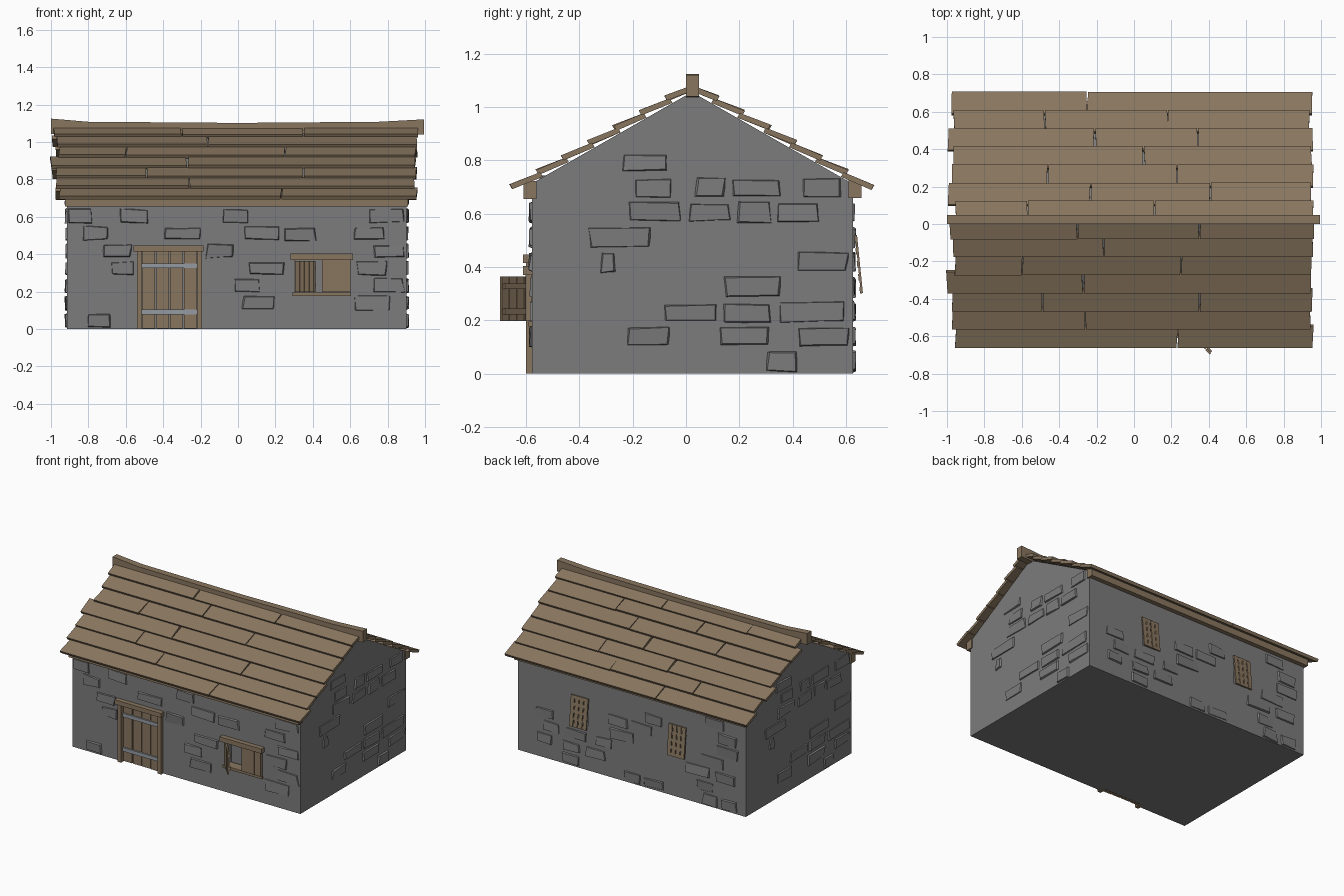
import bpy, bmesh, math, random
from mathutils import Vector as V

if "Cube" in bpy.data.objects:
    bpy.data.objects.remove(bpy.data.objects["Cube"])

random.seed(4)
R = random.uniform


def material(name, col):
    m = bpy.data.materials.new(name)
    m.diffuse_color = (*col, 1)
    m.use_nodes = True
    m.node_tree.nodes["Principled BSDF"].inputs["Base Color"].default_value = m.diffuse_color
    return m


STONE = material("grey stone", (0.20, 0.20, 0.20))
WOOD = material("weathered wood", (0.25, 0.182, 0.115))
IRON = material("iron", (0.30, 0.33, 0.36))


def build(name, parts, mat):
    """One object from several lofts; each part is a list of rings of points."""
    bm = bmesh.new()
    for rings in parts:
        vs = [[bm.verts.new(p) for p in ring] for ring in rings]
        n = len(vs[0])
        for a, b in zip(vs, vs[1:]):
            for i in range(n):
                j = (i + 1) % n
                bm.faces.new((a[i], a[j], b[j], b[i]))
        bm.faces.new(vs[0])
        bm.faces.new(vs[-1][::-1])
    bmesh.ops.recalc_face_normals(bm, faces=bm.faces)
    me = bpy.data.meshes.new(name)
    bm.to_mesh(me)
    bm.free()
    me.materials.append(mat)
    ob = bpy.data.objects.new(name, me)
    bpy.context.collection.objects.link(ob)
    return ob


def slab(o, u, v, w):
    """Block from a corner and three edge vectors."""
    o, u, v, w = V(o), V(u), V(v), V(w)
    r = [o, o + v, o + v + w, o + w]
    return [r, [p + u for p in r]]


def box(x0, x1, y0, y1, z0, z1):
    return slab((x0, y0, z0), (x1 - x0, 0, 0), (0, y1 - y0, 0), (0, 0, z1 - z0))


# ---- stone walls with recesses for the door and windows
XL, XR, YF, YB, YM = -0.915, 0.902, -0.578, 0.626, 0.022
profile = [(YF, 0), (YB, 0), (YB, 0.712), (YM, 1.057), (YF, 0.714)]
walls = build("stone_walls", [[[(x, y, z) for y, z in profile] for x in (XL, XR)]], STONE)
cutter = build("opening_cutter", [
    box(-0.515, -0.215, -0.7, -0.545, -0.05, 0.42),
    box(0.305, 0.60, -0.7, -0.51, 0.19, 0.375),
    box(0.345, 0.455, 0.58, 0.7, 0.32, 0.49),
    box(-0.435, -0.325, 0.58, 0.7, 0.32, 0.49)], STONE)
cutter.hide_render = True
mod = walls.modifiers.new("openings", 'BOOLEAN')
mod.operation, mod.object, mod.solver = 'DIFFERENCE', cutter, 'EXACT'
bpy.context.view_layer.objects.active = walls
bpy.ops.object.modifier_apply(modifier=mod.name)
bpy.data.objects.remove(cutter)


# ---- proud stones: (course, start, end), one course is 0.093 high
def stones(name, rows, place):
    parts = []
    for c, a, b in rows:
        z0, z1 = c * 0.093 + 0.004 + R(0, 0.008), c * 0.093 + 0.09 + R(-0.012, 0)
        rect = [(a, z0), (b, z0), (b, z1), (a, z1)]
        mx, mz = (a + b) / 2, (z0 + z1) / 2
        jit = [(p + R(-0.006, 0.006), q + R(-0.004, 0.004)) for p, q in rect]
        top = [(p + math.copysign(R(0.003, 0.014), mx - p),
                q + math.copysign(R(0.003, 0.01), mz - q)) for p, q in jit]
        parts.append([[place(p, q, -0.01) for p, q in jit],
                      [place(p, q, R(0.003, 0.013)) for p, q in top]])
    build(name, parts, STONE)


front = [(6, -.91, -.78), (6, -.63, -.48), (5, -.83, -.69), (4, -.72, -.57), (3, -.68, -.56),
         (0, -.80, -.68), (5, -.40, -.20), (4, -.17, -.02), (6, -.08, .05), (5, .03, .22),
         (5, .24, .42), (3, .06, .25), (2, -.02, .12), (1, .02, .2), (6, .70, .89),
         (5, .62, .78), (4, .72, .89), (3, .63, .80), (2, .72, .89), (1, .62, .82)]
side = [(8, -.24, -.07), (7, -.19, -.05), (5, -.37, -.13), (6, -.22, -.02), (7, .03, .15),
        (7, .17, .36), (6, .01, .17), (6, .19, .32), (7, .43, .59), (6, .34, .50),
        (4, .42, .61), (3, .14, .36), (2, .35, .60), (2, .13, .32), (2, -.08, .12),
        (1, -.22, -.06), (1, .12, .31), (0, .30, .42), (1, .42, .61), (4, -.32, -.26)]
back = []
for c in range(7):                       # broken courses around the back shutters
    x = XL + 0.02 + R(0, 0.2)
    while x < 0.75:
        w = R(0.12, 0.2)
        blocked = 3 <= c <= 5 and any(x < k + .09 and x + w > k - .09 for k in (-.38, .40))
        if x + w < XR - 0.01 and not blocked and R(0, 1) < 0.6:
            back.append((c, x, x + w))
        x += w + R(0.01, 0.1)
stones("front_stones", front, lambda p, q, h: (p, YF - h, q))
stones("back_stones", back, lambda p, q, h: (p, YB + h, q))
stones("right_stones", side, lambda p, q, h: (XR + h, p, q))
stones("left_stones", side, lambda p, q, h: (XL - h, YM * 2 - p, q))

# ---- roof planks: joints per row, eave first
CA, SA = math.cos(math.radians(29.7)), math.sin(math.radians(29.7))
PITCH = 0.112


def roof(name, s, joints):
    def pt(x, d, h):
        return (x, YM + s * (d * CA + h * SA), 1.09 - d * SA + h * CA)
    parts = []
    for i, js in enumerate(joints):
        ends = [-0.975 + R(-.025, .02)] + sorted(js) + [0.955 + R(-.015, .015)]
        for a, b in zip(ends, ends[1:]):
            lo, hi = (7 - i) * PITCH + R(-.003, .003), max((6 - i) * PITCH - 0.012, 0)
            lift, skew = R(-.003, .003), R(-.008, .008)
            parts.append([[pt(x, lo, -.012 + lift), pt(x, lo, .009 + lift),
                           pt(x + k, hi, -.008), pt(x + k, hi, -.028)]
                          for x, k in ((a + .003, skew), (b - .003, skew))])
    build(name, parts, WOOD)


roof("front_roof_planks", -1, [[.23], [-.26], [-.49, .35], [-.27], [-.6, .25], [-.16], [-.3, .35]])
roof("back_roof_planks", 1, [[-.25], [-.48, .18], [-.21, .34], [.05], [-.46, .23], [-.23, .41],
                             [-.57, .11]])

# ---- sagging ridge beam and eave beams
ridge = [(-1, 1.043, 1.125), (-.8, 1.03, 1.108), (0, 1.025, 1.102), (.75, 1.03, 1.108),
         (.995, 1.04, 1.121)]
build("ridge_beam", [[[(x, 0, a), (x, .048, a), (x, .048, b), (x, 0, b)]
                      for x, a, b in ridge]], WOOD)
build("eave_beams", [box(-.925, .91, -.61, -.562, .655, .722),
                     box(-.925, .91, .61, .658, .66, .727)], WOOD)

# ---- door: frame, planks, iron bands
build("door_frame", [box(-.54, -.512, -.60, -.55, 0, .42), box(-.22, -.192, -.60, -.55, 0, .42),
                     box(-.558, -.184, -.612, -.55, .415, .447)], WOOD)
build("door_planks", [box(-.51 + i * .0735, -.443 + i * .0735, -.575 + R(-.003, .003), -.552,
                          .004, .416) for i in range(4)], WOOD)
build("door_bands", [box(-.514, -.217, -.585, -.57, z, z + .026) for z in (.078, .325)], IRON)

# ---- front window: lintel, sill, closed and open shutters
build("window_frame", [box(.28, .615, -.612, -.56, .37, .404),
                       box(.292, .605, -.592, -.52, .176, .195)], WOOD)
build("closed_shutter", [box(.45 + i * .051, .50 + i * .051, -.602, -.58, .197, .37)
                         for i in range(3)], WOOD)
u, n = V((.67, -.742, 0)), V((.742, .67, 0))
hinge = V((.305, -.588, .197))
build("open_shutter",
      [slab(hinge + u * (i * .038), u * .034, n * .012, (0, 0, .168)) for i in range(4)] +
      [slab(hinge + n * .012 + u * .005 + V((0, 0, z)), u * .138, n * .01, (0, 0, .022))
       for z in (.025, .12)], WOOD)

# ---- back shutters: lattice panels hung from the top, leaning out
for name, cx in (("back_shutter_a", .40), ("back_shutter_b", -.38)):
    down, out = V((0, .10, -.995)), V((0, .995, .10))
    top = V((cx - .068, .634, .52))
    build(name,
          [slab(top + V((i * .036, 0, 0)), (.028, 0, 0), out * .008, down * .22)
           for i in range(4)] +
          [slab(top + down * d + out * -.003, (.136, 0, 0), out * .009, down * .024)
           for d in (0, .049, .098, .147, .196)], WOOD)
